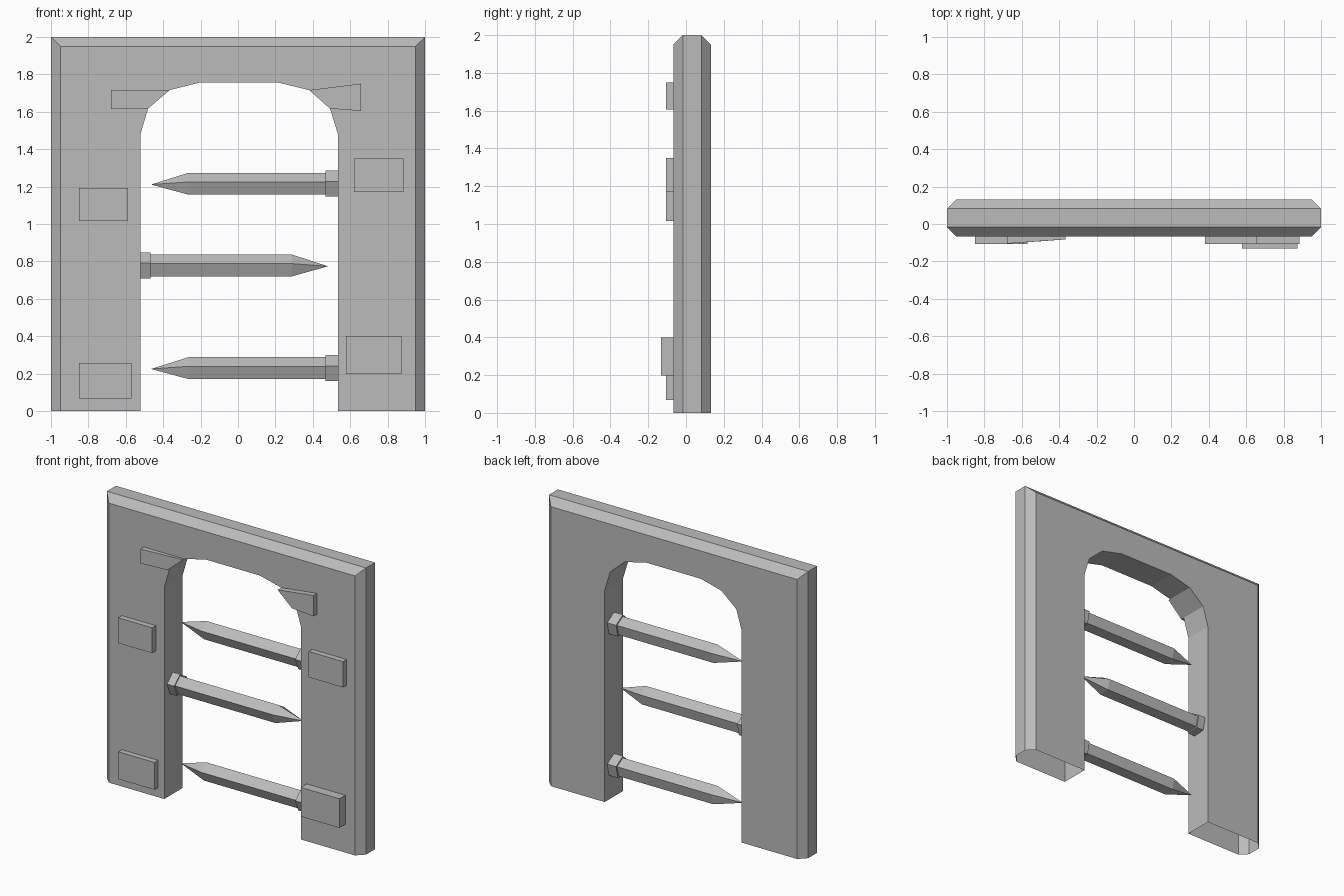
import bpy, bmesh, math

cube = bpy.data.objects.get("Cube")
if cube:
    bpy.data.objects.remove(cube, do_unlink=True)

stone = bpy.data.materials.new("grey_stone")
stone.use_nodes = True
GREY = (0.5, 0.5, 0.5, 1.0)
stone.diffuse_color = GREY
stone.node_tree.nodes["Principled BSDF"].inputs["Base Color"].default_value = GREY

FRONT, BACK, CHAMFER = -0.067, 0.132, 0.05


def finish(name, bm):
    bmesh.ops.recalc_face_normals(bm, faces=bm.faces[:])
    mesh = bpy.data.meshes.new(name)
    bm.to_mesh(mesh)
    bm.free()
    mesh.materials.append(stone)
    obj = bpy.data.objects.new(name, mesh)
    bpy.context.collection.objects.link(obj)
    return obj


def strip(bm, a, b):
    """Join two open rows of vertices with quads."""
    for i in range(len(a) - 1):
        bm.faces.new((a[i], a[i + 1], b[i + 1], b[i]))


# Wall with chamfered sides and top, arched opening, open underside
arch = [(0.535, 0), (0.535, 1.478), (0.492, 1.617), (0.38, 1.716), (0.215, 1.756),
        (-0.205, 1.756), (-0.365, 1.716), (-0.481, 1.617), (-0.522, 1.478), (-0.522, 0)]
bm = bmesh.new()
rows = []
for y, inset in ((FRONT, CHAMFER), (FRONT + CHAMFER, 0), (BACK - CHAMFER, 0), (BACK, CHAMFER)):
    s, t = 1 - inset, 2 - inset
    rows.append([bm.verts.new((x, y, z)) for x, z in ((-s, 0), (-s, t), (s, t), (s, 0))])
for a, b in zip(rows, rows[1:]):
    strip(bm, a, b)
arch_front = [bm.verts.new((x, FRONT, z)) for x, z in arch]
arch_back = [bm.verts.new((x, BACK, z)) for x, z in arch]
strip(bm, arch_front, arch_back)
bm.faces.new(rows[0] + arch_front)
bm.faces.new(rows[3] + arch_back)
finish("arched_wall", bm)


# Raised stones on the front: outline in x, z and front depth per corner
def raised_stone(name, outline, depths):
    bm = bmesh.new()
    front = [bm.verts.new((x, y, z)) for (x, z), y in zip(outline, depths)]
    back = [bm.verts.new((x, FRONT, z)) for x, z in outline]
    bm.faces.new(front)
    bm.faces.new(back[::-1])
    strip(bm, front + front[:1], back + back[:1])
    finish(name, bm)


for name, x0, x1, z0, z1, y in (
        ("right_middle_stone", -0.85, -0.587, 1.015, 1.192, -0.107),
        ("right_lower_stone", -0.85, -0.57, 0.067, 0.257, -0.107),
        ("left_middle_stone", 0.62, 0.886, 1.17, 1.35, -0.107),
        ("left_lower_stone", 0.577, 0.875, 0.197, 0.4, -0.132)):
    raised_stone(name, [(x0, z0), (x1, z0), (x1, z1), (x0, z1)], [y] * 4)

raised_stone("right_arch_stone",
             [(-0.68, 1.616), (-0.481, 1.617), (-0.365, 1.716), (-0.68, 1.716)],
             [-0.105, -0.091, -0.082, -0.105])
raised_stone("left_arch_stone",
             [(0.492, 1.617), (0.657, 1.605), (0.657, 1.75), (0.38, 1.716)], [-0.107] * 4)


# Five-sided spikes: each section is (x, radius), ending in a point or a cap
def five_sided(name, sections, z):
    bm = bmesh.new()
    rings = []
    for x, r in sections:
        ring = []
        for k in range(5):
            a = math.radians(13 + 72 * k)
            ring.append(bm.verts.new((x, 0.035 - r * math.cos(a), z + r * math.sin(a))))
        rings.append(ring)
    for a, b in zip(rings, rings[1:]):
        strip(bm, a + a[:1], b + b[:1])
    bm.faces.new(rings[0])
    bm.faces.new(rings[-1])
    bmesh.ops.remove_doubles(bm, verts=bm.verts[:], dist=0.0005)
    finish(name, bm)


for name, base, neck, shoulder, tip, z in (
        ("upper_spike", 0.535, 0.467, -0.265, -0.465, 1.211),
        ("middle_spike", -0.522, -0.467, 0.288, 0.481, 0.774),
        ("lower_spike", 0.535, 0.467, -0.265, -0.465, 0.225)):
    five_sided(name + "_collar", [(base, 0.075), (neck, 0.075)], z)
    five_sided(name, [(neck, 0.063), (shoulder, 0.063), (tip, 0.0001)], z)
